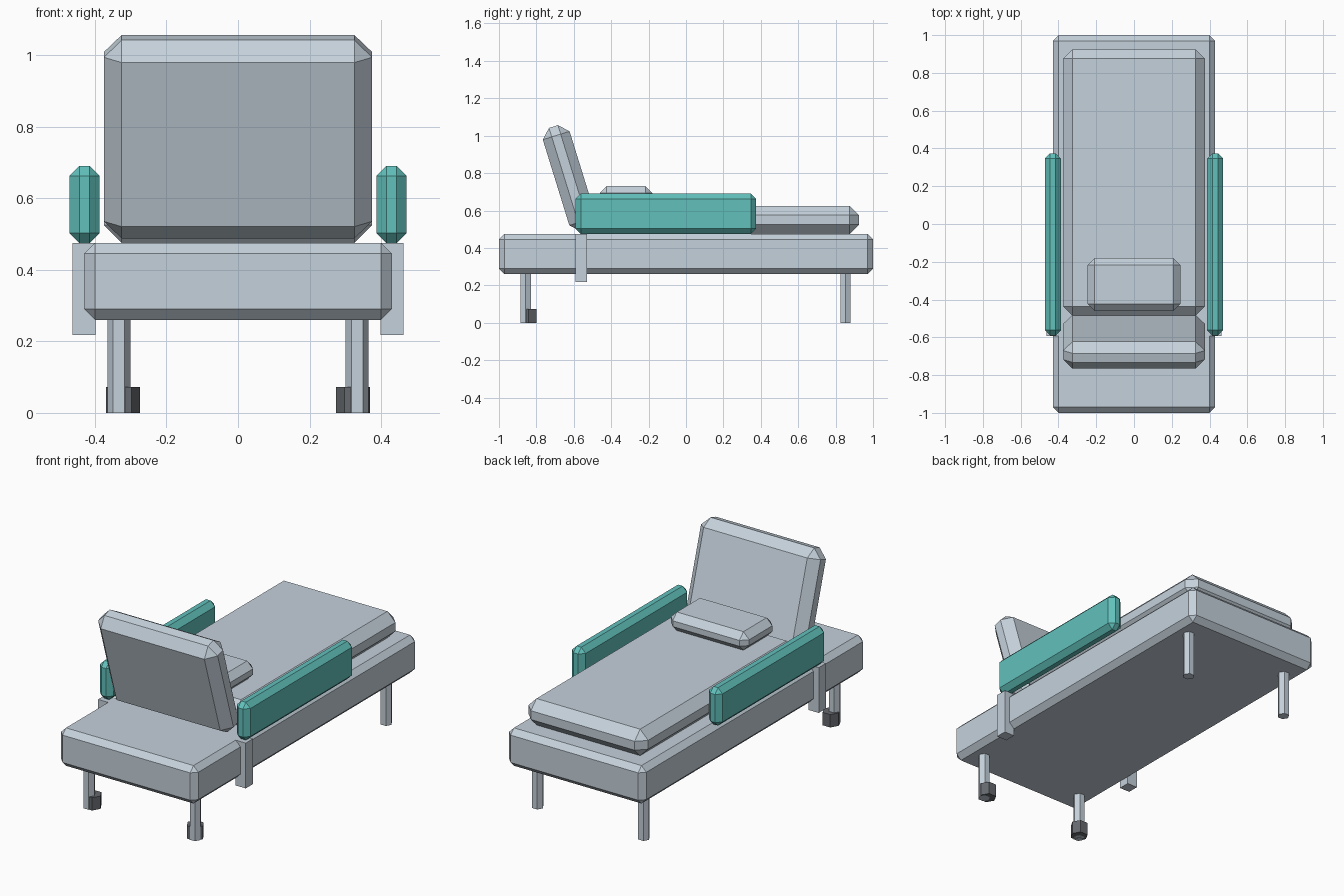
import bpy
import bmesh
import math
from mathutils import Matrix

if "Cube" in bpy.data.objects:
    bpy.data.objects.remove(bpy.data.objects["Cube"], do_unlink=True)


def make_material(name, colour):
    mat = bpy.data.materials.new(name)
    mat.use_nodes = True
    mat.diffuse_color = (*colour, 1)
    mat.node_tree.nodes["Principled BSDF"].inputs["Base Color"].default_value = (*colour, 1)
    return mat


GREY = make_material("pale grey", (0.56, 0.64, 0.71))
TEAL = make_material("teal", (0.12, 0.53, 0.50))
DARK = make_material("dark grey", (0.13, 0.14, 0.155))


def add_object(name, bm, mat, location, tilt=0):
    mesh = bpy.data.meshes.new(name)
    bm.to_mesh(mesh)
    bm.free()
    mesh.materials.append(mat)
    obj = bpy.data.objects.new(name, mesh)
    obj.location = location
    obj.rotation_euler.x = tilt
    bpy.context.collection.objects.link(obj)
    return obj


def box(name, mat, size, location, chamfer=0, tilt=0):
    """Box with single-step chamfered edges, centred on location."""
    bm = bmesh.new()
    bmesh.ops.create_cube(bm, size=1, matrix=Matrix.Diagonal((*size, 1)))
    if chamfer:
        bmesh.ops.bevel(bm, geom=bm.edges[:], offset=chamfer, segments=1,
                        profile=0.5, affect='EDGES')
    return add_object(name, bm, mat, location, tilt)


def hex_post(name, mat, radius, height, x, y):
    """Upright six-sided post standing on the floor, corners towards +-x."""
    bm = bmesh.new()
    bmesh.ops.create_cone(bm, cap_ends=True, segments=6, radius1=radius,
                          radius2=radius, depth=height)
    # put two corners on the x axis whatever the starting angle
    first = bm.verts[:][0].co
    bmesh.ops.rotate(bm, verts=bm.verts[:], cent=(0, 0, 0),
                     matrix=Matrix.Rotation(-math.atan2(first.y, first.x), 3, 'Z'))
    return add_object(name, bm, mat, (x, y, height / 2))


# Bed base and cushions
box("bed_base", GREY, (0.86, 2.0, 0.215), (0, 0, 0.3675), 0.03)
box("mattress", GREY, (0.75, 1.412, 0.15), (0, 0.219, 0.55), 0.05)
box("backrest", GREY, (0.75, 0.15, 0.58), (0, -0.623, 0.772), 0.05, tilt=0.3)
box("pillow", GREY, (0.49, 0.28, 0.105), (0, -0.32, 0.6775), 0.036)

# Mirrored side rails, brackets, legs and feet
for side, sx in (("left", 1), ("right", -1)):
    box(f"{side}_side_rail", TEAL, (0.085, 0.965, 0.215),
        (sx * 0.429, -0.108, 0.5825), 0.028)
    box(f"{side}_rail_bracket", GREY, (0.064, 0.064, 0.257),
        (sx * 0.431, -0.56, 0.3465))
    for end, y in (("front", -0.857), ("back", 0.853)):
        hex_post(f"{end}_{side}_leg", GREY, 0.032, 0.27, sx * 0.333, y)
    hex_post(f"front_{side}_foot", DARK, 0.0475, 0.073, sx * 0.321, -0.841)
